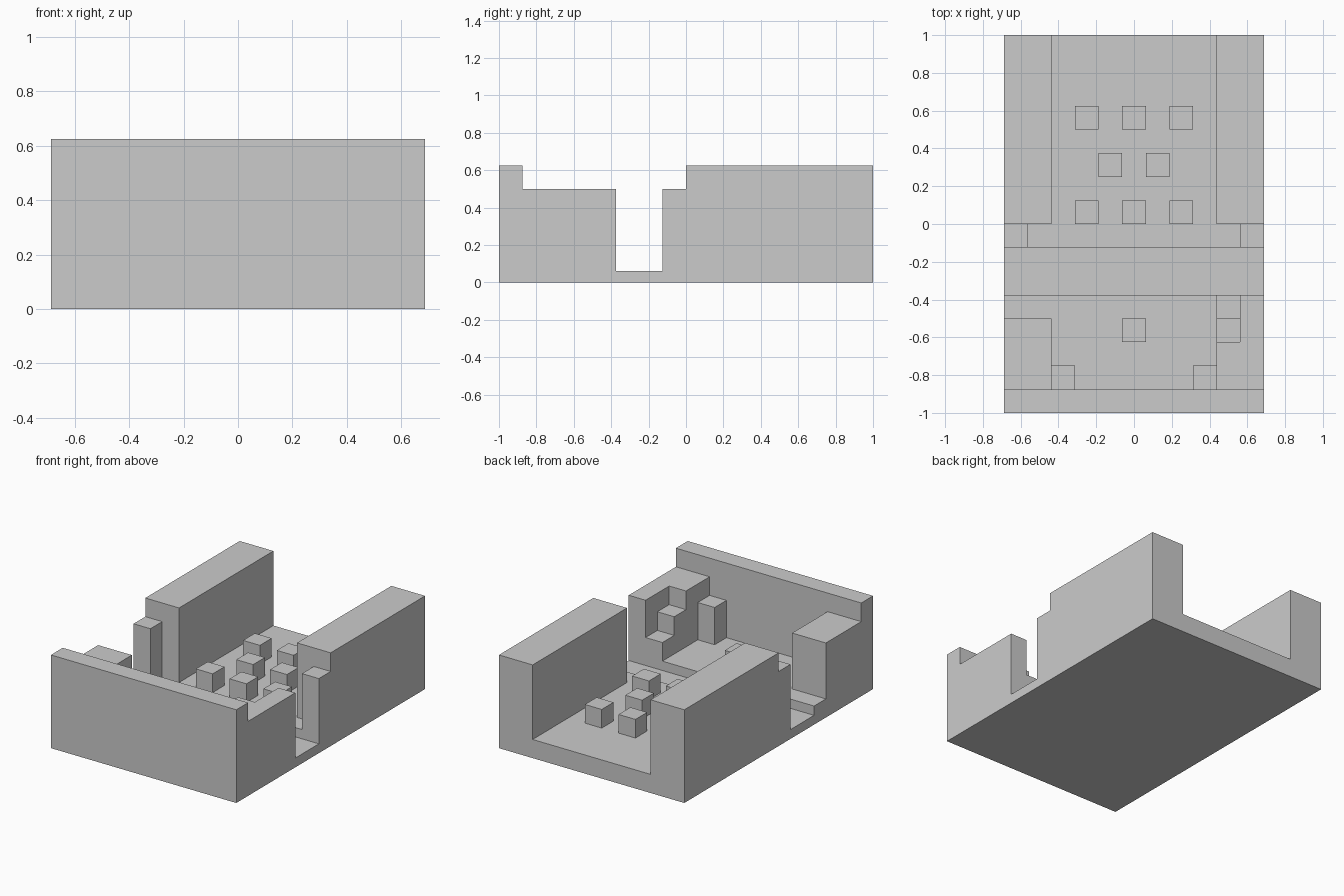
import bpy
import bmesh

cube = bpy.data.objects.get("Cube")
if cube:
    bpy.data.objects.remove(cube, do_unlink=True)

# Single stone colour
GREY = (0.6, 0.6, 0.6, 1.0)
stone = bpy.data.materials.new("stone_grey")
stone.use_nodes = True
stone.diffuse_color = GREY
stone.node_tree.nodes["Principled BSDF"].inputs["Base Color"].default_value = GREY

U = 0.125          # one block
W = 5.5 * U        # half width
SLAB = U / 2       # bottom of the trench
FLOOR = U          # room floor level


def box(name, x, y, z):
    """Axis-aligned block from three (low, high) ranges."""
    bm = bmesh.new()
    bmesh.ops.create_cube(bm, size=1)
    for v in bm.verts:
        v.co = [r[0] + (c + 0.5) * (r[1] - r[0]) for c, r in zip(v.co, (x, y, z))]
    mesh = bpy.data.meshes.new(name)
    bm.to_mesh(mesh)
    bm.free()
    mesh.materials.append(stone)
    obj = bpy.data.objects.new(name, mesh)
    bpy.context.collection.objects.link(obj)
    return obj


# Base slab, with the raised floors on both sides of the trench
box("base_slab", (-W, W), (-1, 1), (0, SLAB))
box("back_floor", (-W, W), (-U, 1), (SLAB, FLOOR))
box("front_floor", (-W, W), (-1, -3 * U), (SLAB, FLOOR))

# Front wall
box("front_wall", (-W, W), (-1, -7 * U), (FLOOR, 5 * U))

# Mirrored side walls, gate posts and corner pillars
inner = W - 2 * U
for side, s in (("left", 1), ("right", -1)):
    def span(a, b):
        return tuple(sorted((s * a, s * b)))
    box(side + "_side_wall", span(inner, W), (0, 1), (FLOOR, 5 * U))
    box(side + "_gate_post", span(W - U, W), (-U, 0), (FLOOR, 4 * U))
    box(side + "_corner_pillar", span(inner - U, inner), (-7 * U, -6 * U), (FLOOR, 3 * U))

# Right platform, and left platform with steps up beside a parapet
box("right_platform", (-W, -inner), (-7 * U, -4 * U), (FLOOR, 4 * U))
box("left_platform", (inner, W - U), (-7 * U, -5 * U), (FLOOR, 4 * U))
box("left_parapet", (W - U, W), (-7 * U, -3 * U), (FLOOR, 4 * U))
for i in range(2):
    box(f"step_{i + 1}", (inner, W - U), ((-4 - i) * U, (-3 - i) * U),
        (FLOOR, (2 + i) * U))

# Floor blocks: staggered rows at the back, one in the front room
rows = {4: (-2, 0, 2), 2: (-1, 1), 0: (-2, 0, 2), -5: (0,)}
for row, columns in rows.items():
    for c in columns:
        box("floor_block", ((c - 0.5) * U, (c + 0.5) * U),
            (row * U, (row + 1) * U), (FLOOR, 2 * U))
